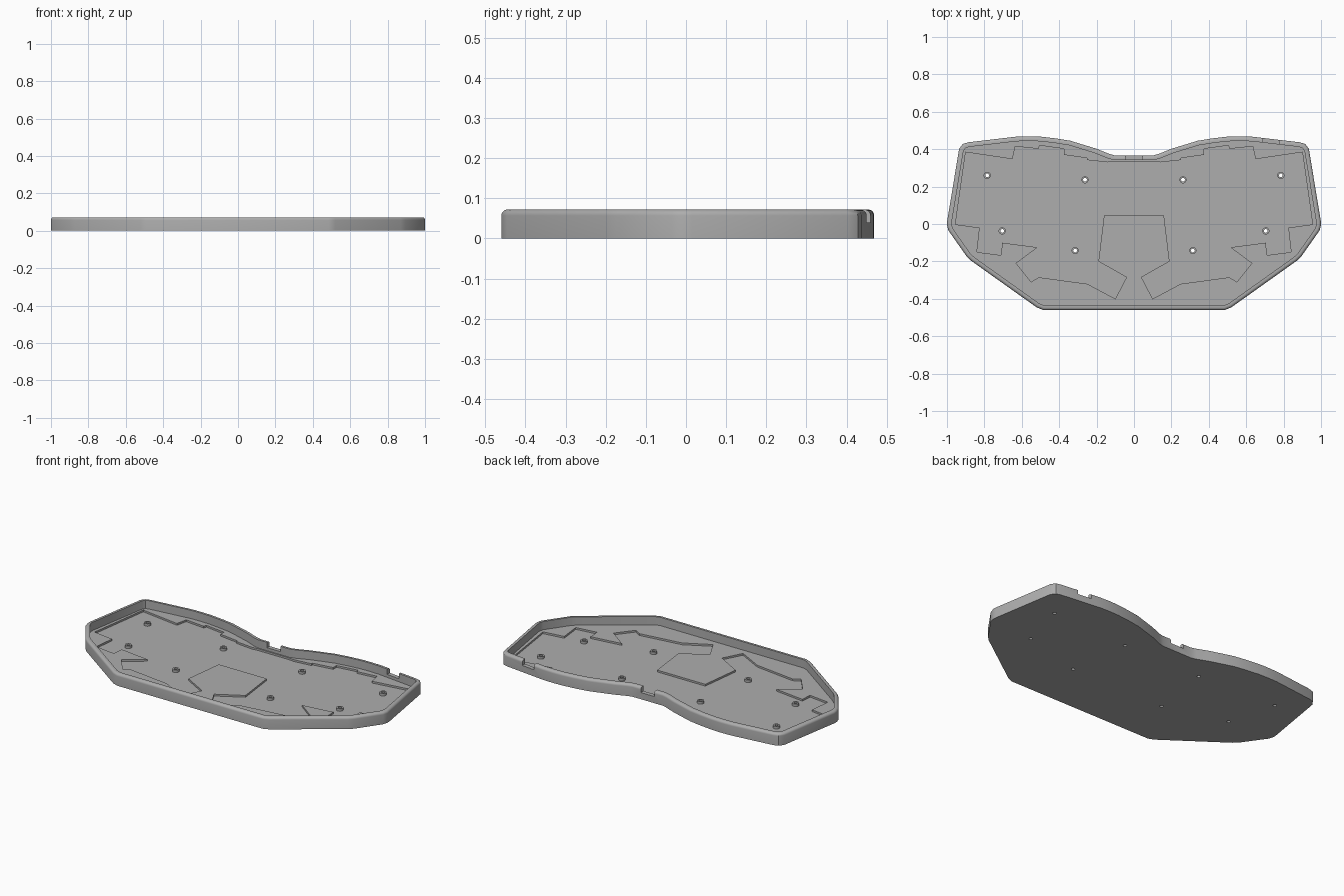
import bpy, bmesh, math
from mathutils import Vector

if "Cube" in bpy.data.objects:
    bpy.data.objects.remove(bpy.data.objects["Cube"])

grey = bpy.data.materials.new("case grey")
grey.diffuse_color = (0.42, 0.42, 0.42, 1)
grey.use_nodes = True
grey.node_tree.nodes["Principled BSDF"].inputs["Base Color"].default_value = grey.diffuse_color

HEIGHT, FLOOR, POCKET, WALL, FILLET = 0.072, 0.022, 0.011, 0.025, 0.015


def mirrored(half):
    """Right-hand chain, back to front, closed with its mirror image."""
    return half + [(-x, y) for x, y in reversed(half)]


def inset(pts, d):
    """Move a clockwise outline inwards by d."""
    out, n = [], len(pts)
    for i in range(n):
        a, b, c = (Vector(pts[(i + k) % n]) for k in (-1, 0, 1))
        u, v = (b - a).normalized(), (c - b).normalized()
        n1, n2 = Vector((u.y, -u.x)), Vector((v.y, -v.x))
        out.append(tuple(b + (n1 + n2) * d / (1 + n1.dot(n2))))
    return out


def loft(name, rings, closed=False):
    """Skin (outline, z) rings; cap the ends, or join last to first."""
    bm = bmesh.new()
    loops = [[bm.verts.new((x, y, z)) for x, y in pts] for pts, z in rings]
    pairs = list(zip(loops, loops[1:]))
    if closed:
        pairs.append((loops[-1], loops[0]))
    else:
        bm.faces.new(loops[0])
        bm.faces.new(loops[-1])
    n = len(loops[0])
    for a, b in pairs:
        for i in range(n):
            j = (i + 1) % n
            bm.faces.new((a[i], a[j], b[j], b[i]))
    bmesh.ops.recalc_face_normals(bm, faces=bm.faces)
    me = bpy.data.meshes.new(name)
    bm.to_mesh(me)
    bm.free()
    ob = bpy.data.objects.new(name, me)
    bpy.context.collection.objects.link(ob)
    me.materials.append(grey)
    return ob


def circle(cx, cy, r, n=24):
    return [(cx + r * math.cos(t * math.tau / n), cy + r * math.sin(t * math.tau / n))
            for t in range(n)]


def cut(target, cutter):
    m = target.modifiers.new(cutter.name, 'BOOLEAN')
    m.operation, m.solver, m.object = 'DIFFERENCE', 'EXACT', cutter
    bpy.context.view_layer.objects.active = target
    bpy.ops.object.modifier_apply(modifier=m.name)
    bpy.data.objects.remove(cutter)


# Tray with rounded rim
outline = mirrored([(0.1, 0.366), (0.13, 0.374), (0.2, 0.402), (0.34, 0.445), (0.42, 0.458),
                    (0.5, 0.467), (0.56, 0.469), (0.63, 0.467), (0.885, 0.437), (0.915, 0.428),
                    (0.935, 0.402), (0.999, 0.015), (1.0, -0.005), (0.992, -0.035),
                    (0.895, -0.173), (0.87, -0.197), (0.52, -0.446), (0.485, -0.46)])
rings = [(outline, 0)]
for i in range(6):
    a = i / 5 * math.pi / 2
    rings.append((inset(outline, FILLET * (1 - math.cos(a))),
                  HEIGHT - FILLET + FILLET * math.sin(a)))
inner = inset(outline, WALL)
rings += [(inner, HEIGHT), (inner, FLOOR)]
tray = loft("tray", rings)

# Sunken pocket in the floor
pocket = mirrored([(0.1, 0.334), (0.14, 0.33), (0.25, 0.342), (0.25, 0.352), (0.375, 0.37),
                   (0.375, 0.402), (0.505, 0.42), (0.51, 0.402), (0.635, 0.415), (0.65, 0.347),
                   (0.9, 0.384), (0.955, -0.002), (0.825, -0.02), (0.84, -0.15), (0.71, -0.167),
                   (0.705, -0.1), (0.515, -0.125), (0.63, -0.21), (0.55, -0.31), (0.51, -0.285),
                   (0.25, -0.32), (0.1, -0.4), (0.04, -0.285), (0.19, -0.2), (0.16, 0.045)])
cut(tray, loft("pocket_cutter", [(pocket, POCKET), (pocket, 0.05)]))

# Cable notches in the back wall
for x0, x1, y0, y1 in ((-0.045, 0.045, 0.32, 0.42), (0.69, 0.775, 0.41, 0.5)):
    box = [(x0, y0), (x0, y1), (x1, y1), (x1, y0)]
    cut(tray, loft("notch_cutter", [(box, 0.04), (box, 0.1)]))

# Screw holes and hollow standoffs
for hx, hy in ((0.785, 0.26), (0.262, 0.236), (0.705, -0.037), (0.315, -0.142)):
    for s in (-1, 1):
        small, big = circle(s * hx, hy, 0.010), circle(s * hx, hy, 0.019)
        cut(tray, loft("hole_cutter", [(small, -0.05), (small, 0.05)]))
        loft("standoff", [(big, POCKET), (big, 0.026), (small, 0.026), (small, POCKET)], True)

# Smooth rounded surfaces, keep sharp edges
for ob in bpy.context.collection.objects:
    ob.select_set(True)
bpy.context.view_layer.objects.active = tray
bpy.ops.object.shade_smooth_by_angle(angle=math.radians(30))
